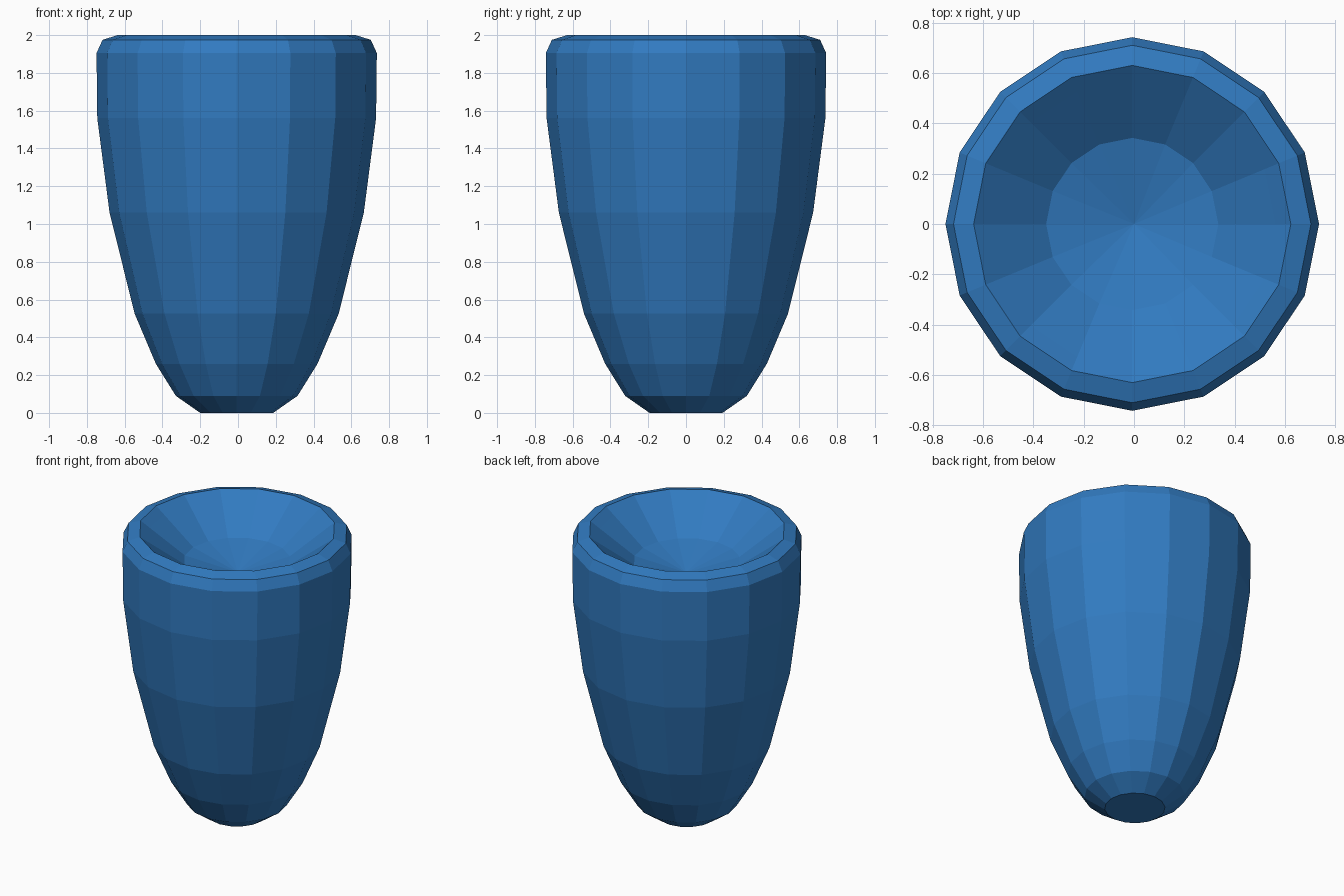
import bpy, bmesh, math

if "Cube" in bpy.data.objects:
    bpy.data.objects.remove(bpy.data.objects["Cube"])

SIDES = 16
CX = -0.007  # slight sideways offset of the rings

# Profile from the foot, up the outer wall, over the rim, into the bowl (radius, height)
profile = [(0.193, 0.0), (0.322, 0.09), (0.428, 0.26), (0.54, 0.525),
           (0.673, 1.06), (0.738, 1.56), (0.742, 1.905), (0.71, 1.975),
           (0.63, 2.0), (0.57, 1.955), (0.342, 1.785)]
BOWL_Z = 1.70

blue = bpy.data.materials.new("blue")
blue.diffuse_color = (0.031, 0.197, 0.53, 1)
blue.use_nodes = True
blue.node_tree.nodes["Principled BSDF"].inputs["Base Color"].default_value = blue.diffuse_color

bm = bmesh.new()
rings = []
for r, z in profile:
    rings.append([bm.verts.new((CX + r * math.cos(2 * math.pi * i / SIDES),
                                r * math.sin(2 * math.pi * i / SIDES), z))
                  for i in range(SIDES)])

# Walls between neighbouring rings
for low, high in zip(rings, rings[1:]):
    for i in range(SIDES):
        j = (i + 1) % SIDES
        bm.faces.new((low[i], low[j], high[j], high[i]))

# Flat foot and shallow cone in the bowl
bm.faces.new(rings[0][::-1])
tip = bm.verts.new((0, 0, BOWL_Z))
for i in range(SIDES):
    bm.faces.new((rings[-1][i], rings[-1][(i + 1) % SIDES], tip))

bmesh.ops.recalc_face_normals(bm, faces=bm.faces[:])
mesh = bpy.data.meshes.new("cup")
bm.to_mesh(mesh)
bm.free()
mesh.materials.append(blue)
cup = bpy.data.objects.new("cup", mesh)
bpy.context.collection.objects.link(cup)
